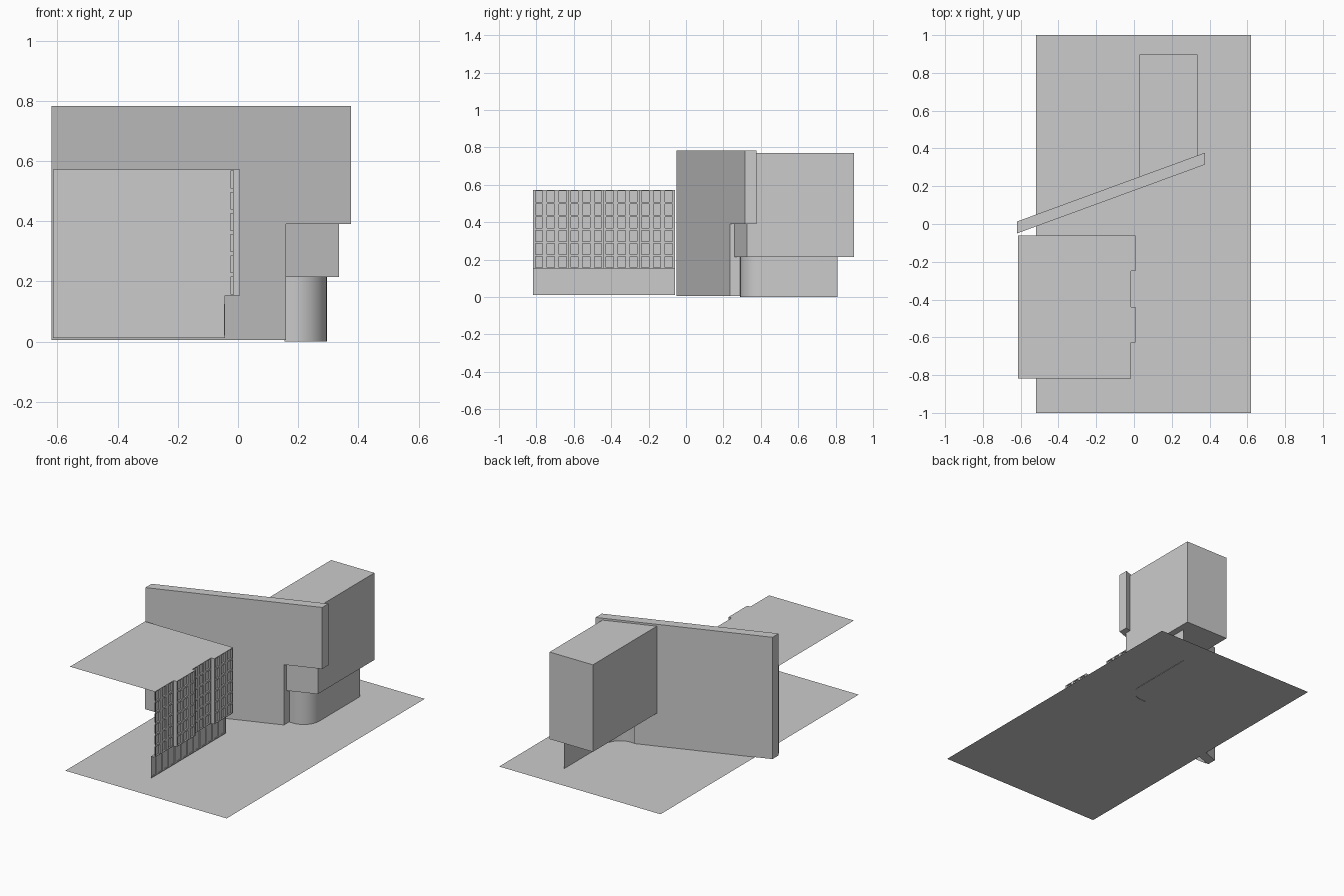
import bpy, bmesh, math

if "Cube" in bpy.data.objects:
    bpy.data.objects.remove(bpy.data.objects["Cube"])

SLOPE = 0.366  # plan slope of the slanted slab


def finish(bm, name):
    bmesh.ops.remove_doubles(bm, verts=bm.verts, dist=0.0001)
    bmesh.ops.recalc_face_normals(bm, faces=bm.faces)
    me = bpy.data.meshes.new(name)
    bm.to_mesh(me)
    bm.free()
    ob = bpy.data.objects.new(name, me)
    bpy.context.collection.objects.link(ob)
    return ob


def face(bm, pts):
    return bm.faces.new([bm.verts.new(p) for p in pts])


def prism(name, pts, vec):
    bm = bmesh.new()
    f = face(bm, pts)
    r = bmesh.ops.extrude_face_region(bm, geom=[f], use_keep_orig=True)
    bmesh.ops.translate(bm, vec=vec, verts=[v for v in r['geom'] if isinstance(v, bmesh.types.BMVert)])
    return finish(bm, name)


# ground sheet
bm = bmesh.new()
face(bm, [(-0.52, -1, 0.003), (0.62, -1, 0.003), (0.62, 1, 0.003), (-0.52, 1, 0.003)])
finish(bm, "ground_sheet")

# slanted slab with a cut-out lower right corner
outline = [(-0.62, 0.005), (0.16, 0.005), (0.16, 0.39), (0.375, 0.39), (0.375, 0.783), (-0.62, 0.783)]
prism("slanted_slab", [(x, -0.05 + (x + 0.62) * SLOPE, z) for x, z in outline], (0, 0.063, 0))

# raised rear block, its front running inside the slab
plan = [(0.03, 0.212), (0.336, 0.325), (0.336, 0.897), (0.03, 0.897)]
prism("rear_block", [(x, y, 0.215) for x, y in plan], (0, 0, 0.556))

# curved wall sheet under the rear block
path = [(0.155, 0.29)]
R = 0.11
for i in range(17):
    a = -math.pi / 2 + math.pi / 2 * i / 16
    path.append((0.295 - R + R * math.cos(a), 0.29 + R + R * math.sin(a)))
path.append((0.295, 0.81))
bm = bmesh.new()
for (x0, y0), (x1, y1) in zip(path, path[1:]):
    face(bm, [(x0, y0, 0), (x1, y1, 0), (x1, y1, 0.215), (x0, y0, 0.215)])
wall = finish(bm, "curved_wall")
for p in wall.data.polygons:
    p.use_smooth = True

# window facade: four alternating bays over a set-back ground floor
Y0, Y1, BASE_X = -0.817, -0.06, -0.043
TOP, FLOOR = 0.572, 0.153
BAY = (Y1 - Y0) / 4
PITCH = BAY / 3
bay_x = [-0.015, 0.007, -0.015, 0.007]


def wall_grid(bm, x, y0, cols, zlines, depth):
    ys = [y0]
    for c in range(cols):
        m = y0 + (c + 0.5) * PITCH
        ys += [m - 0.0195, m + 0.0195]
    ys.append(y0 + cols * PITCH)
    for i in range(len(ys) - 1):
        for j in range(len(zlines) - 1):
            a, b, c, d = ys[i], ys[i + 1], zlines[j], zlines[j + 1]
            ring = [(a, c), (b, c), (b, d), (a, d)]
            if i % 2 and j % 2:  # recessed pane and its reveals
                face(bm, [(x - depth, p, q) for p, q in ring])
                for k in range(4):
                    (p, q), (r, s) = ring[k], ring[(k + 1) % 4]
                    face(bm, [(x, p, q), (x, r, s), (x - depth, r, s), (x - depth, p, q)])
            else:
                face(bm, [(x, p, q) for p, q in ring])


zl = [FLOOR]
for k in range(6):
    z = 0.157 + k * 0.0703
    zl += [z, z + 0.059]
zl.append(TOP)
bm = bmesh.new()
for b, x in enumerate(bay_x):
    y = Y0 + b * BAY
    wall_grid(bm, x, y, 3, zl, 0.01)
    # soffit of the bay
    face(bm, [(BASE_X, y, FLOOR), (x, y, FLOOR), (x, y + BAY, FLOOR), (BASE_X, y + BAY, FLOOR)])
    # step to the next bay
    if b < 3:
        n = bay_x[b + 1]
        face(bm, [(x, y + BAY, FLOOR), (n, y + BAY, FLOOR), (n, y + BAY, TOP), (x, y + BAY, TOP)])
finish(bm, "upper_facade")

# set-back ground floor front
bm = bmesh.new()
wall_grid(bm, BASE_X, Y0, 12, [0.012, 0.02, 0.125, FLOOR], 0.004)
finish(bm, "ground_floor_front")

# flat roof following the bays
bm = bmesh.new()
edge = []
for b, x in enumerate(bay_x):
    edge += [(x, Y0 + b * BAY, TOP), (x, Y0 + (b + 1) * BAY, TOP)]
face(bm, [(-0.615, Y0, TOP)] + edge + [(-0.615, Y1, TOP)])
finish(bm, "flat_roof")

# party wall at the far end of the facade building
bm = bmesh.new()
x = bay_x[-1]
face(bm, [(-0.615, Y1, 0.012), (BASE_X, Y1, 0.012), (BASE_X, Y1, FLOOR),
          (x, Y1, FLOOR), (x, Y1, TOP), (-0.615, Y1, TOP)])
finish(bm, "party_wall")
